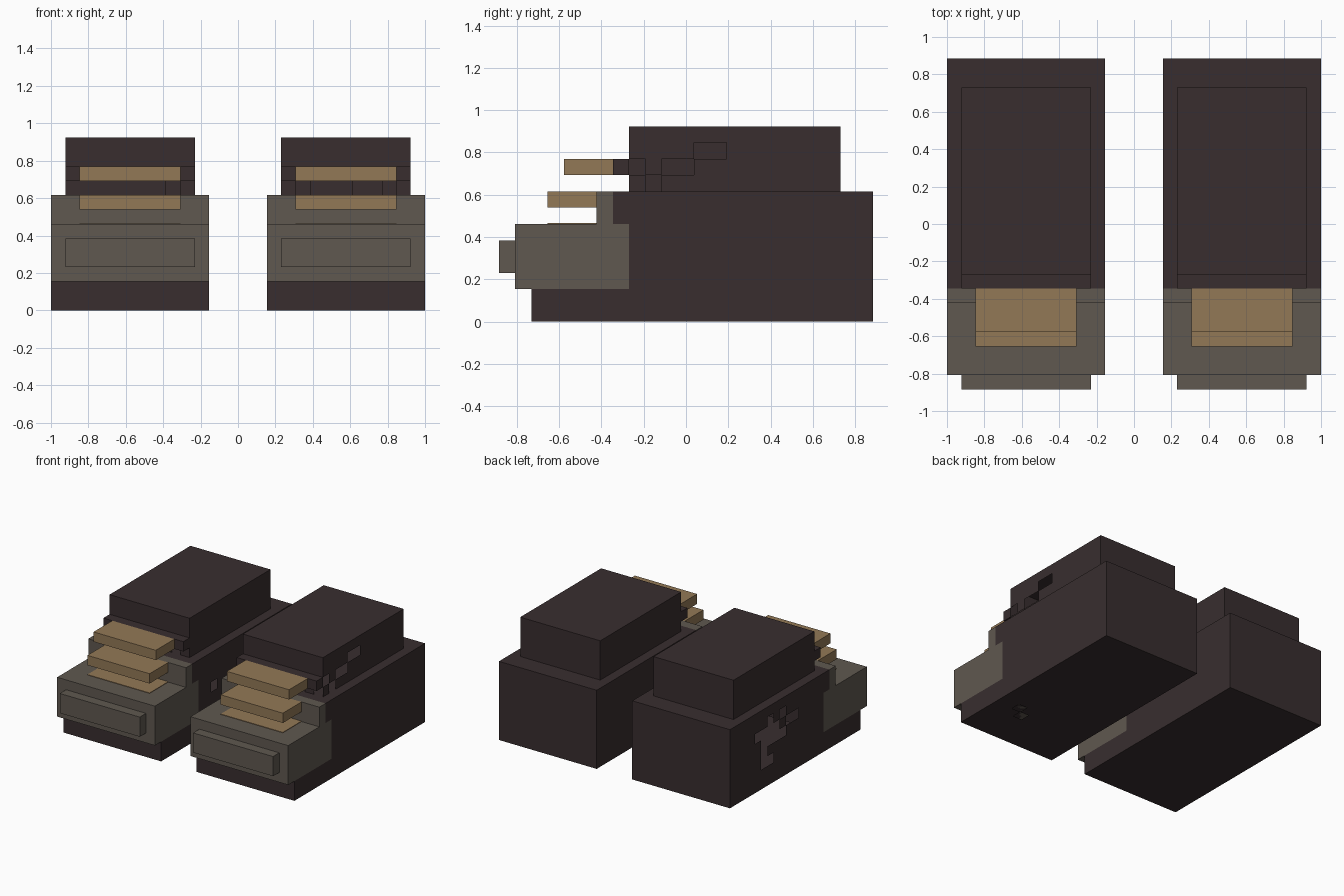
import bpy, bmesh
from mathutils import Vector

cube = bpy.data.objects.get("Cube")
if cube:
    bpy.data.objects.remove(cube, do_unlink=True)

U = 1 / 13  # size of one block


def material(name, rgb):
    m = bpy.data.materials.new(name)
    m.use_nodes = True
    m.diffuse_color = (*rgb, 1)
    m.node_tree.nodes["Principled BSDF"].inputs["Base Color"].default_value = (*rgb, 1)
    return m


LEATHER = material("dark_leather", (0.040, 0.027, 0.028))
TOE = material("grey_toe", (0.115, 0.098, 0.080))
LACE = material("tan_lace", (0.290, 0.190, 0.094))


def extrude(name, profile, x0, x1, mat):
    """Extrude a side profile of (y, z) points from x0 to x1, in blocks."""
    bm = bmesh.new()
    base = bm.faces.new([bm.verts.new((x0, y, z)) for y, z in profile])
    new = bmesh.ops.extrude_face_region(bm, geom=[base])["geom"]
    verts = [v for v in new if isinstance(v, bmesh.types.BMVert)]
    bmesh.ops.translate(bm, vec=(x1 - x0, 0, 0), verts=verts)
    bmesh.ops.recalc_face_normals(bm, faces=bm.faces)
    bmesh.ops.scale(bm, vec=(U, U, U), verts=bm.verts)
    mesh = bpy.data.meshes.new(name)
    bm.to_mesh(mesh)
    bm.free()
    mesh.materials.append(mat)
    ob = bpy.data.objects.new(name, mesh)
    bpy.context.collection.objects.link(ob)
    return ob


def box(name, x0, x1, y0, y1, z0, z1, mat):
    return extrude(name, [(y0, z0), (y1, z0), (y1, z1), (y0, z1)], x0, x1, mat)


def punch(ob, axis, level, rects):
    """Open rectangular gaps in the wall lying at axis = level."""
    a, b = [i for i in range(3) if i != axis]
    bm = bmesh.new()
    bm.from_mesh(ob.data)

    def wall():
        return [f for f in bm.faces if abs(f.normal[axis]) > 0.9
                and abs(f.calc_center_median()[axis] - level * U) < 0.001]

    for ax, values in ((a, {v for r in rects for v in r[:2]}),
                       (b, {v for r in rects for v in r[2:]})):
        for v in sorted(values):
            co, no = Vector(), Vector()
            co[ax], no[ax] = v * U, 1
            faces = wall()
            geom = faces + list({e for f in faces for e in f.edges}) \
                + list({p for f in faces for p in f.verts})
            bmesh.ops.bisect_plane(bm, geom=geom, plane_co=co, plane_no=no)
    gone = []
    for f in wall():
        c = f.calc_center_median() / U
        if any(r[0] < c[a] < r[1] and r[2] < c[b] < r[3] for r in rects):
            gone.append(f)
    bmesh.ops.delete(bm, geom=gone, context='FACES')
    bm.to_mesh(ob.data)
    bm.free()


BODY = [(-9.5, 0), (11.5, 0), (11.5, 8), (-4.5, 8), (-4.5, 6), (-3.5, 6), (-3.5, 2), (-9.5, 2)]
TOE_SIDE = [(-10.5, 2), (-3.5, 2), (-3.5, 6), (-4.5, 6), (-4.5, 8), (-5.5, 8), (-5.5, 6), (-10.5, 6)]

parts = {}
for side, s in (("left", 0), ("right", -15)):
    # each boot spans eleven blocks
    def span(inset):
        return 2 + inset + s, 13 - inset + s

    parts[side] = (
        extrude(side + "_boot_body", BODY, *span(0), LEATHER),
        box(side + "_boot_shaft", *span(1), -3.5, 9.5, 8, 12, LEATHER))
    extrude(side + "_boot_toe", TOE_SIDE, *span(0), TOE)
    box(side + "_toe_cap", *span(1), -11.5, -10.5, 3, 5, TOE)
    box(side + "_tongue_band", *span(1), -4.5, -3.5, 9, 10, LEATHER)
    # laces, from the instep upward
    box(side + "_lace_flat", *span(2), -8.5, -5.5, 6, 6.05, LACE)
    box(side + "_lace_lower", *span(2), -8.5, -5.5, 7, 8, LACE)
    box(side + "_lace_upper", *span(2), -7.5, -4.5, 9, 10, LACE)

# worn gaps in the left boot: shaft side, shaft front and sole
body, shaft = parts["left"]
punch(shaft, 0, 12, [(-3.5, -2.5, 9, 10), (-2.5, -1.5, 8, 9), (-1.5, 0.5, 9, 10), (0.5, 2.5, 10, 11)])
punch(shaft, 1, -3.5, [(4, 5, 8, 9), (8, 10, 8, 9), (11, 12, 8, 9)])
punch(body, 2, 0, [(9, 10, -5.5, -4.5), (10, 11, -4.5, -3.5)])

# worn gaps in the right boot: outer side, inner side and shaft front
body, shaft = parts["right"]
gaps = [(4, 5, 5, 6), (5, 7, 4, 6), (5, 6, 3, 4), (5, 7, 2, 3), (6, 7, 6, 7),
        (7, 8, 5, 6), (7, 9, 4, 5), (8, 9, 6, 7), (9, 11, 5, 6)]
punch(body, 0, -13, [(11.5 - f1, 11.5 - f0, z0, z1) for f0, f1, z0, z1 in gaps])
punch(body, 0, -2, [(-1.5, -0.5, 4, 5)])
punch(shaft, 1, -3.5, [(-5, -4, 8, 9)])
